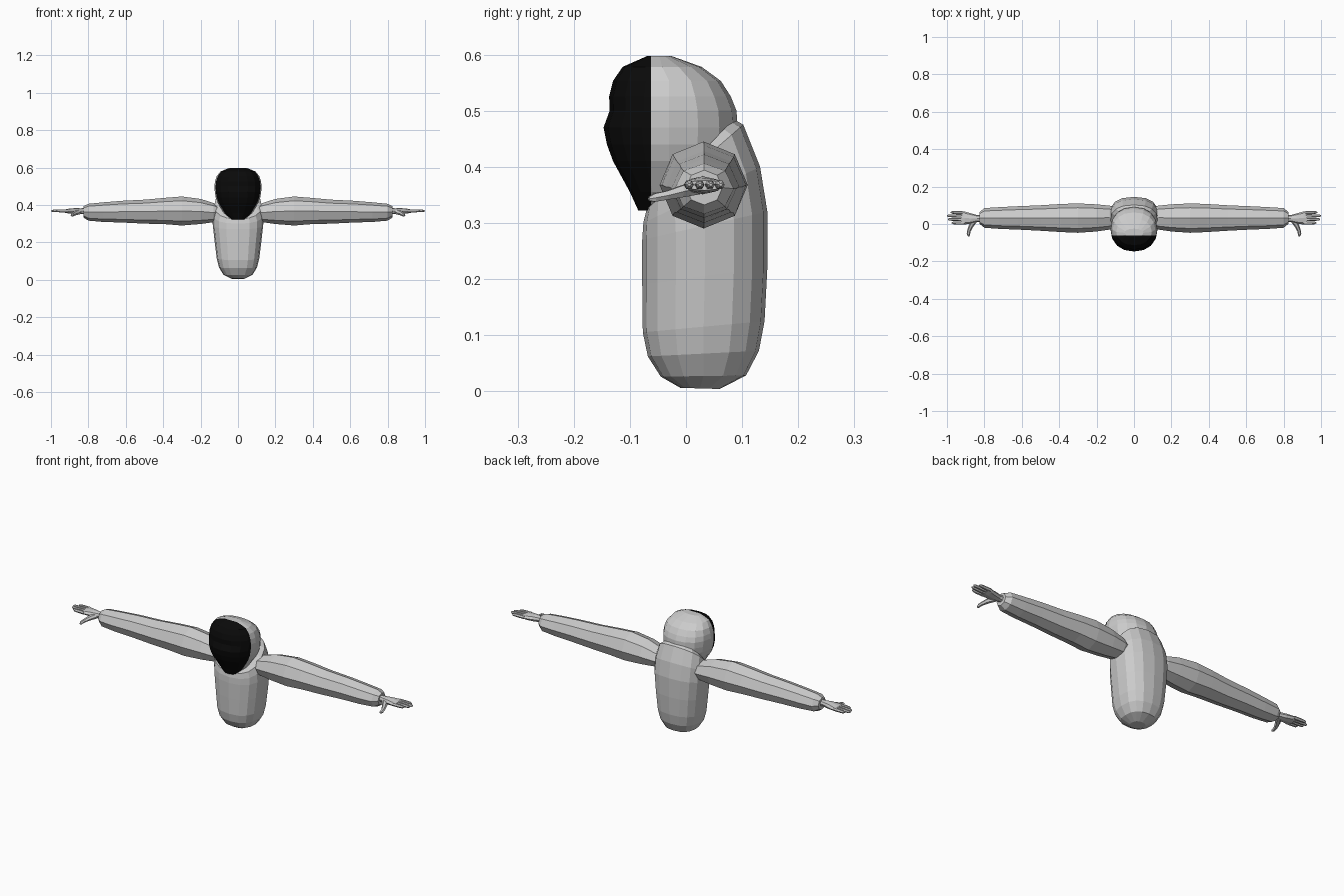
import bpy, bmesh, math
from mathutils import Vector


def material(name, v):
    m = bpy.data.materials.new(name)
    m.diffuse_color = (v, v, v, 1)
    return m


GREY = material("light grey", 0.6)
BLACK = material("face black", 0.003)


def spow(v, p):
    return math.copysign(abs(v) ** p, v)


def ring(centre, u, v, n, power=1.0, start=0.0):
    """Rounded ring of n points spanned by half-axes u and v."""
    out = []
    for i in range(n):
        a = start + 2 * math.pi * i / n
        out.append(Vector(centre) + Vector(u) * spow(math.cos(a), power)
                   + Vector(v) * spow(math.sin(a), power))
    return out


def loft(bm, rings):
    """Skin a list of rings and close both ends."""
    rows = [[bm.verts.new(p) for p in r] for r in rings]
    n = len(rows[0])
    for a, b in zip(rows, rows[1:]):
        for i in range(n):
            j = (i + 1) % n
            bm.faces.new((a[i], a[j], b[j], b[i]))
    bm.faces.new(rows[0][::-1])
    bm.faces.new(rows[-1])


def finish(bm, name, mats=(GREY,)):
    bmesh.ops.recalc_face_normals(bm, faces=bm.faces)
    me = bpy.data.meshes.new(name)
    bm.to_mesh(me)
    bm.free()
    for m in mats:
        me.materials.append(m)
    ob = bpy.data.objects.new(name, me)
    bpy.context.collection.objects.link(ob)
    return ob


def mirror(ob):
    ob.modifiers.new("mirror", 'MIRROR').use_bisect_axis[0] = False


# Body: rings given as front (y, z), back (y, z), half width
bm = bmesh.new()
body = [
    (-0.01, 0.006, 0.06, 0.004, 0.035),
    (-0.045, 0.026, 0.107, 0.028, 0.078),
    (-0.068, 0.062, 0.130, 0.072, 0.102),
    (-0.077, 0.105, 0.140, 0.125, 0.114),
    (-0.078, 0.19, 0.145, 0.22, 0.125),
    (-0.078, 0.27, 0.145, 0.32, 0.135),
    (-0.076, 0.30, 0.132, 0.40, 0.135),
    (-0.070, 0.325, 0.102, 0.475, 0.126),
    (-0.058, 0.335, 0.085, 0.485, 0.108),
]
loft(bm, [ring((0, (y0 + y1) / 2, (z0 + z1) / 2), (w, 0, 0),
               (0, (y1 - y0) / 2, (z1 - z0) / 2), 16, 0.8)
          for y0, z0, y1, z1, w in body])
finish(bm, "body")

# Head: level rings as z, front y, back y, half width
bm = bmesh.new()
head = [
    (0.322, -0.085, -0.03, 0.035),
    (0.355, -0.100, 0.04, 0.075),
    (0.41, -0.130, 0.08, 0.108),
    (0.44, -0.141, 0.09, 0.119),
    (0.47, -0.147, 0.092, 0.124),
    (0.50, -0.136, 0.090, 0.126),
    (0.525, -0.137, 0.080, 0.123),
    (0.553, -0.130, 0.062, 0.114),
    (0.578, -0.113, 0.028, 0.095),
    (0.597, -0.070, -0.025, 0.050),
]
rows = []
for z, front, back, w in head:
    pts = ring((0, 0, z), (w, 0, 0), (0, 1, 0), 16, 0.9)
    mid = -0.03 if back > 0.03 else (front + back) / 2
    for p in pts:
        p.y = mid + p.y * (back - mid if p.y > 0 else mid - front)
    rows.append(pts)
loft(bm, rows)
# Face mask boundary
bmesh.ops.bisect_plane(bm, geom=bm.verts[:] + bm.edges[:] + bm.faces[:],
                       plane_co=(0, -0.062, 0), plane_no=(0, 1, 0))
for f in bm.faces:
    f.material_index = int(f.calc_center_median().y < -0.062)
finish(bm, "head", (GREY, BLACK))

# Arms: octagonal sleeves as x, front y, back y, bottom z, top z
bm = bmesh.new()
arm = [
    (0.09, -0.010, 0.085, 0.325, 0.39),
    (0.13, -0.030, 0.098, 0.308, 0.410),
    (0.20, -0.040, 0.105, 0.298, 0.432),
    (0.30, -0.047, 0.110, 0.290, 0.445),
    (0.39, -0.043, 0.107, 0.297, 0.438),
    (0.50, -0.036, 0.100, 0.300, 0.428),
    (0.62, -0.030, 0.095, 0.306, 0.422),
    (0.72, -0.026, 0.090, 0.309, 0.414),
    (0.80, -0.020, 0.085, 0.316, 0.406),
    (0.825, 0.000, 0.065, 0.332, 0.394),
]
loft(bm, [ring((x, (a + b) / 2, (c + d) / 2), (0, (b - a) / 2, 0),
               (0, 0, (d - c) / 2), 8) for x, a, b, c, d in arm])
mirror(finish(bm, "arms"))

# Hands: palm, four fingers and a thumb
bm = bmesh.new()
palm = [(0.815, 0.03, 0.019, 0.017), (0.84, 0.03, 0.018, 0.015),
        (0.87, 0.03, 0.027, 0.016), (0.905, 0.032, 0.035, 0.013),
        (0.925, 0.033, 0.034, 0.009)]
loft(bm, [ring((x, y, 0.367), (0, ry, 0), (0, 0, rz), 8, 0.9)
          for x, y, ry, rz in palm])
for y0, y1, tip in ((0.005, 0.006, 0.975), (0.024, 0.025, 0.995),
                    (0.042, 0.044, 1.0), (0.059, 0.062, 0.98)):
    loft(bm, [ring((x, y, 0.368), (0, r, 0), (0, 0, r), 6)
              for x, y, r in ((0.91, y0, 0.009), (0.95, (y0 + y1) / 2, 0.0085),
                              (tip - 0.008, y1, 0.007), (tip, y1, 0.003))])
thumb = [(0.85, 0.022, 0.363, 0.014), (0.87, -0.008, 0.356, 0.012),
         (0.882, -0.035, 0.349, 0.009), (0.886, -0.056, 0.345, 0.0085),
         (0.885, -0.066, 0.343, 0.004)]
loft(bm, [ring((x, y, z), (r, r * 0.4, 0), (0, 0, r), 6)
          for x, y, z, r in thumb])
mirror(finish(bm, "hands"))
